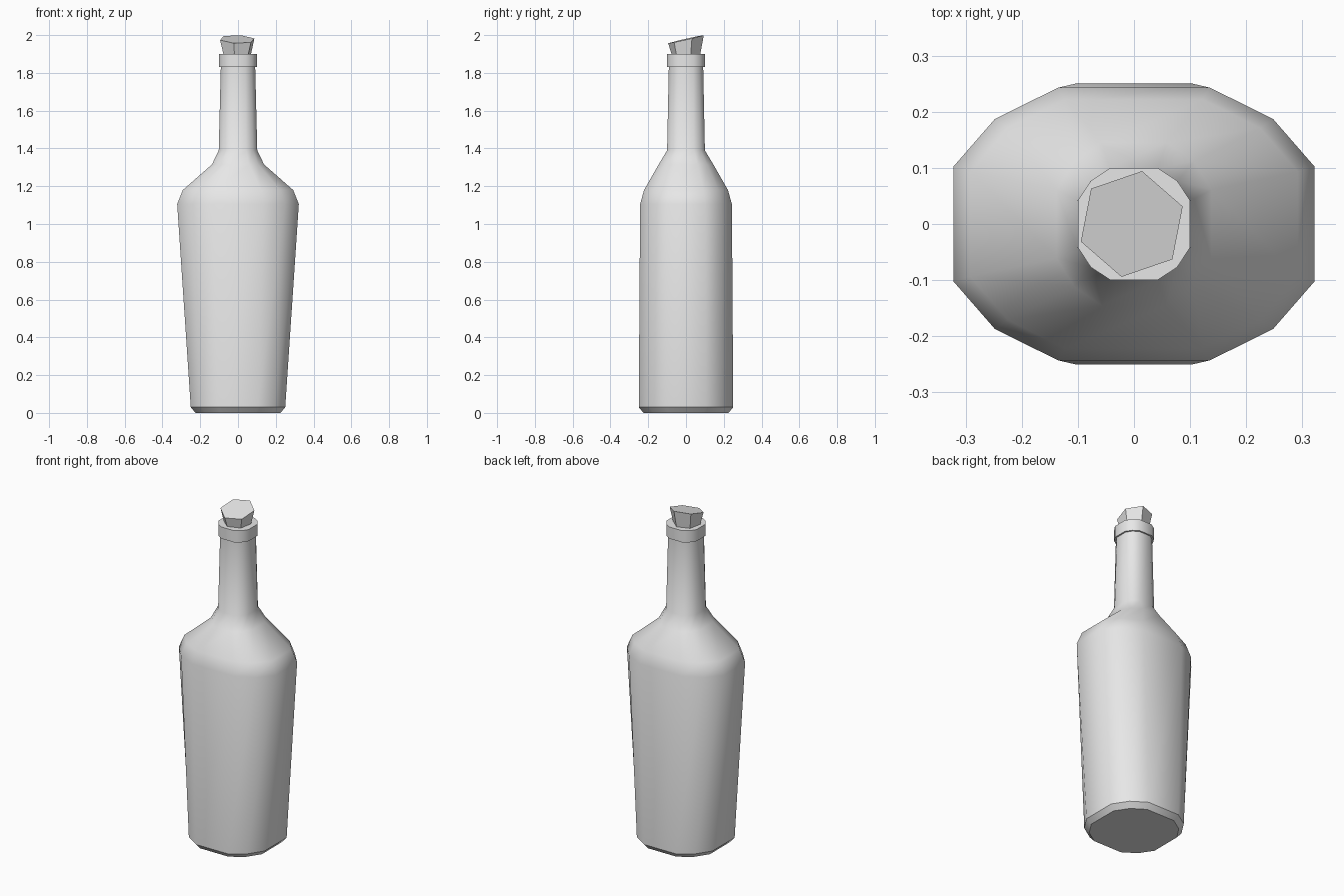
import bpy, bmesh, math

if "Cube" in bpy.data.objects:
    bpy.data.objects.remove(bpy.data.objects["Cube"], do_unlink=True)

grey = bpy.data.materials.new("plain_grey")
grey.use_nodes = True
grey.diffuse_color = (0.8, 0.8, 0.8, 1)
grey.node_tree.nodes["Principled BSDF"].inputs["Base Color"].default_value = (0.8, 0.8, 0.8, 1)

# Twelve-sided cross-section: one quadrant, mirrored into the other three
QUADRANT = [(1, 0.42), (0.77, 0.77), (0.42, 1)]
SECTION = (QUADRANT + [(-x, y) for x, y in reversed(QUADRANT)]
           + [(-x, -y) for x, y in QUADRANT]
           + [(x, -y) for x, y in reversed(QUADRANT)])


def loft(name, rings, smooth=True, sharp_rings=()):
    """Skin a stack of point rings into a closed solid."""
    bm = bmesh.new()
    loops = [[bm.verts.new(p) for p in ring] for ring in rings]
    n = len(loops[0])
    for low, high in zip(loops, loops[1:]):
        for i in range(n):
            j = (i + 1) % n
            bm.faces.new((low[i], low[j], high[j], high[i])).smooth = smooth
    bm.faces.new(loops[0][::-1])
    bm.faces.new(loops[-1])
    for r in sharp_rings:
        for i in range(n):
            bm.edges.get((loops[r][i], loops[r][(i + 1) % n])).smooth = False
    bmesh.ops.recalc_face_normals(bm, faces=bm.faces[:])
    mesh = bpy.data.meshes.new(name)
    bm.to_mesh(mesh)
    bm.free()
    mesh.materials.append(grey)
    obj = bpy.data.objects.new(name, mesh)
    bpy.context.collection.objects.link(obj)
    return obj


def section(z, rx, ry):
    return [(x * rx, y * ry, z) for x, y in SECTION]


# Bottle: chamfered base, flaring body, shoulder, neck and lip
PROFILE = [(0, 0.225, 0.225), (0.03, 0.25, 0.25), (1.105, 0.322, 0.243),
           (1.18, 0.292, 0.222), (1.315, 0.138, 0.145), (1.39, 0.102, 0.1),
           (1.83, 0.091, 0.091), (1.83, 0.1, 0.1), (1.9, 0.1, 0.1)]
loft("bottle", [section(*p) for p in PROFILE], sharp_rings=(0, 1, 6, 7, 8))


# Cork: six-sided taper with a slanted top
def hexagon(radius, height):
    angles = [math.radians(19 + 60 * i) for i in range(6)]
    points = [(radius * math.cos(a) - 0.004, radius * math.sin(a)) for a in angles]
    return [(x, y, height(x, y)) for x, y in points]


loft("cork", [hexagon(0.075, lambda x, y: 1.89),
              hexagon(0.096, lambda x, y: 1.978 + 0.23 * y - 0.03 * x)], smooth=False)
